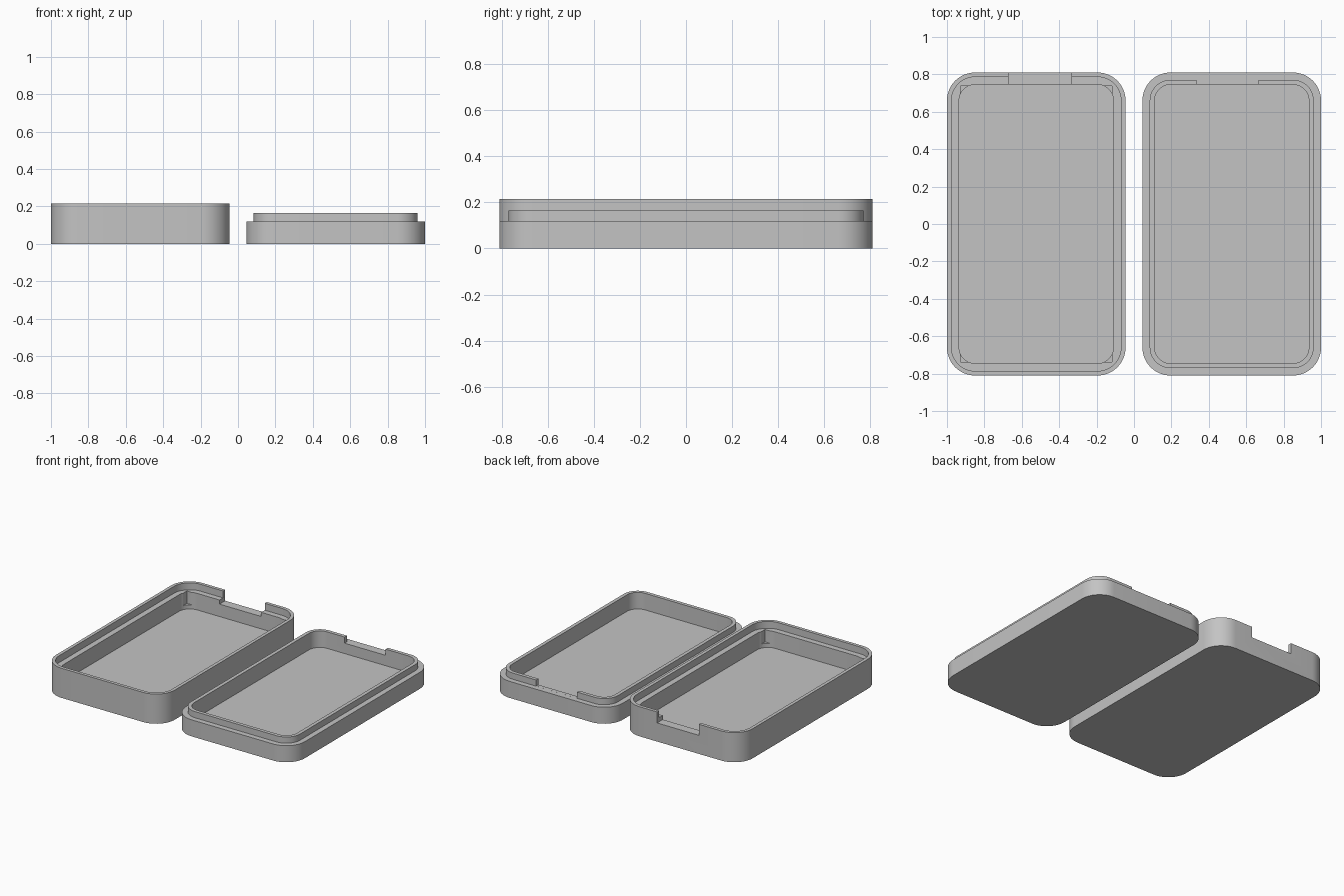
import bpy, bmesh, math
from mathutils import Matrix

cube = bpy.data.objects.get("Cube")
if cube:
    bpy.data.objects.remove(cube, do_unlink=True)

HALF_X, HALF_Y, RADIUS = 0.4775, 0.81, 0.15
CENTRE_X = 0.5225
CORNER_STEPS = 12

grey = bpy.data.materials.new("plain grey")
grey.use_nodes = True
grey.diffuse_color = (0.55, 0.55, 0.55, 1)
grey.node_tree.nodes["Principled BSDF"].inputs["Base Color"].default_value = (0.55, 0.55, 0.55, 1)


def make_object(name, bm):
    bmesh.ops.recalc_face_normals(bm, faces=bm.faces)
    mesh = bpy.data.meshes.new(name)
    bm.to_mesh(mesh)
    bm.free()
    mesh.materials.append(grey)
    obj = bpy.data.objects.new(name, mesh)
    bpy.context.collection.objects.link(obj)
    return obj


def ring(bm, cx, inset, z):
    """Rounded rectangle loop, offset inwards from the outer outline."""
    r = RADIUS - inset
    verts = []
    for quarter, (sx, sy) in enumerate([(1, 1), (-1, 1), (-1, -1), (1, -1)]):
        for i in range(CORNER_STEPS + 1):
            a = math.pi / 2 * (quarter + i / CORNER_STEPS)
            verts.append(bm.verts.new((cx + sx * (HALF_X - RADIUS) + r * math.cos(a),
                                       sy * (HALF_Y - RADIUS) + r * math.sin(a), z)))
    return verts


def tray(name, cx, profile):
    """Shell lofted through (inset, z) steps from the underside to the inner floor."""
    bm = bmesh.new()
    rings = [ring(bm, cx, inset, z) for inset, z in profile]
    for a, b in zip(rings, rings[1:]):
        n = len(a)
        for i in range(n):
            j = (i + 1) % n
            bm.faces.new((a[i], a[j], b[j], b[i]))
    bm.faces.new(rings[0])
    bm.faces.new(rings[-1])
    return make_object(name, bm)


def cut_box(obj, low, high):
    """Subtract an axis-aligned box."""
    bm = bmesh.new()
    size = [h - l for l, h in zip(low, high)]
    mid = [(h + l) / 2 for l, h in zip(low, high)]
    bmesh.ops.create_cube(bm, size=1, matrix=Matrix.Translation(mid) @ Matrix.Diagonal((*size, 1)))
    cutter = make_object("cutter", bm)
    cutter.hide_render = True
    mod = obj.modifiers.new("cut", 'BOOLEAN')
    mod.operation, mod.solver, mod.object = 'DIFFERENCE', 'EXACT', cutter
    bpy.context.view_layer.objects.active = obj
    bpy.ops.object.modifier_apply(modifier=mod.name)
    bpy.data.objects.remove(cutter, do_unlink=True)


# Deep base with a recessed ledge inside its rim
base = tray("case_base", -CENTRE_X, [(0, 0), (0, 0.215), (0.024, 0.215), (0.024, 0.165),
                                     (0.065, 0.165), (0.065, 0.045)])
# Square corner pockets, then the opening in the back wall
px, py = HALF_X - 0.073, HALF_Y - 0.073
cut_box(base, (-CENTRE_X - px, -py, 0.075), (-CENTRE_X + px, py, 0.3))
cut_box(base, (-0.67, 0.7, 0.135), (-0.335, 0.9, 0.3))

# Shallow lid with a raised lip, and the matching gap in the lip
lid = tray("case_lid", CENTRE_X, [(0, 0), (0, 0.12), (0.039, 0.12), (0.039, 0.165),
                                  (0.065, 0.165), (0.065, 0.045)])
cut_box(lid, (0.335, 0.7, 0.1203), (0.665, 0.79, 0.3))

# Smooth corners, crisp edges
for obj in (base, lid):
    bpy.ops.object.select_all(action='DESELECT')
    obj.select_set(True)
    bpy.context.view_layer.objects.active = obj
    bpy.ops.object.shade_smooth_by_angle(angle=math.radians(30))
